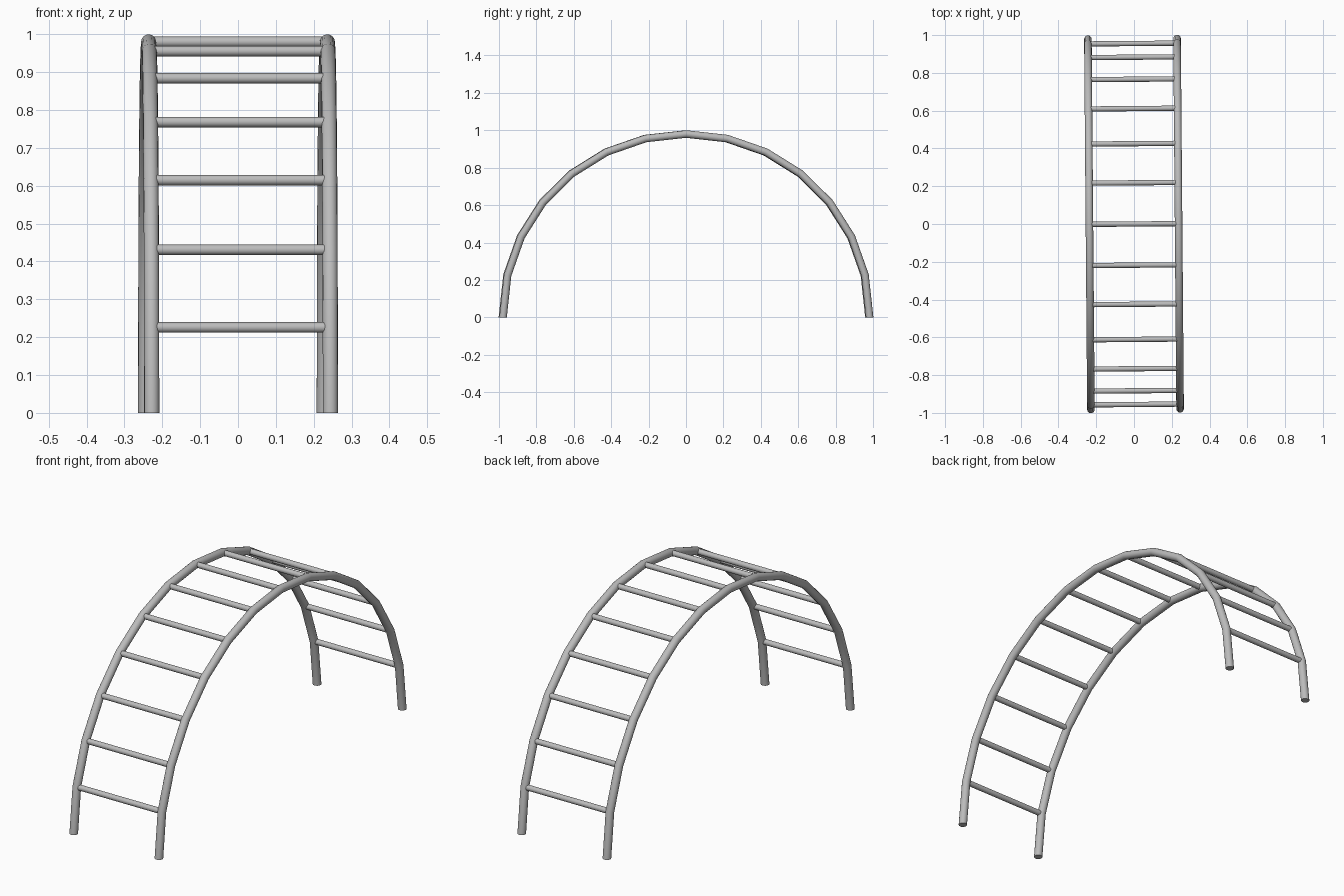
import bpy, bmesh, math
from mathutils import Vector, Matrix

cube = bpy.data.objects.get("Cube")
if cube:
    bpy.data.objects.remove(cube, do_unlink=True)

SEGMENTS = 14        # straight lengths in each arch
SIDES = 16
RAIL_X = 0.236       # half the spacing between rails
RAIL_R = 0.02
RUNG_R = 0.0138
TWIST = Matrix.Rotation(0.0082, 4, 'Z')   # the frame stands slightly turned

steel = bpy.data.materials.new("grey steel")
steel.use_nodes = True
color = (0.5, 0.5, 0.5, 1)
steel.diffuse_color = color
steel.node_tree.nodes["Principled BSDF"].inputs["Base Color"].default_value = color


def arch_point(k):
    """Centre of the arch tube at joint k, from front foot to back foot."""
    a = math.pi * k / SEGMENTS
    lift = 0.01 if 0 < k < SEGMENTS else 0
    return Vector((0, -0.98 * math.cos(a), lift + 0.97 * math.sin(a)))


def tube(name, rings):
    """Capped tube through (centre, u, v) rings."""
    bm = bmesh.new()
    loops = []
    for centre, u, v in rings:
        angles = [2 * math.pi * i / SIDES for i in range(SIDES)]
        loops.append([bm.verts.new(centre + u * math.cos(t) + v * math.sin(t)) for t in angles])
    for a, b in zip(loops, loops[1:]):
        for i in range(SIDES):
            j = (i + 1) % SIDES
            bm.faces.new((a[i], a[j], b[j], b[i]))
    bm.faces.new(loops[0])
    bm.faces.new(loops[-1])
    bm.transform(TWIST)
    bmesh.ops.recalc_face_normals(bm, faces=bm.faces)
    mesh = bpy.data.meshes.new(name)
    bm.to_mesh(mesh)
    bm.free()
    mesh.materials.append(steel)
    obj = bpy.data.objects.new(name, mesh)
    bpy.context.collection.objects.link(obj)
    bpy.ops.object.select_all(action='DESELECT')
    obj.select_set(True)
    bpy.context.view_layer.objects.active = obj
    bpy.ops.object.shade_smooth_by_angle(angle=math.radians(35))


# Two arched side rails, mitred at every joint
for name, side in (("left_rail", 1), ("right_rail", -1)):
    rings = []
    for k in range(SEGMENTS + 1):
        a = math.pi * k / SEGMENTS
        radial = Vector((0, -math.cos(a), math.sin(a)))
        rings.append((arch_point(k) + Vector((side * RAIL_X, 0, 0)),
                      Vector((RAIL_R, 0, 0)), radial * RAIL_R))
    tube(name, rings)

# A rung across every joint, ending inside the rails
for k in range(1, SEGMENTS):
    ends = [arch_point(k) + Vector((s * RAIL_X, 0, 0)) for s in (-1, 1)]
    tube(f"rung_{k}", [(e, Vector((0, RUNG_R, 0)), Vector((0, 0, RUNG_R))) for e in ends])
